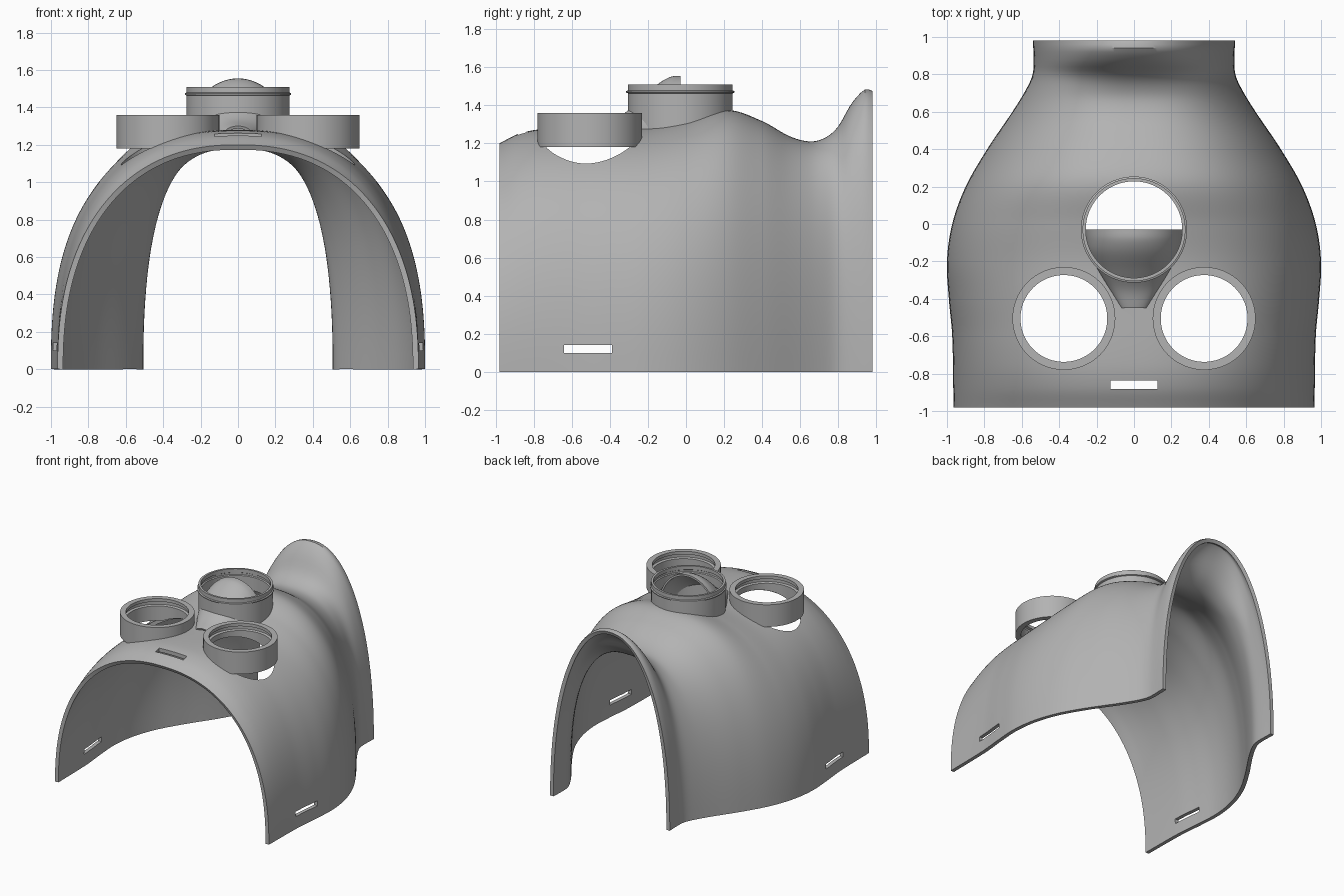
import bpy, bmesh, math

if "Cube" in bpy.data.objects:
    bpy.data.objects.remove(bpy.data.objects["Cube"])

grey = bpy.data.materials.new("plain_grey")
grey.use_nodes = True
grey.diffuse_color = (0.45, 0.45, 0.45, 1)
grey.node_tree.nodes["Principled BSDF"].inputs["Base Color"].default_value = (0.45, 0.45, 0.45, 1)

# Station, value pairs along the length of the shell
WIDTH = [(-.98, .965), (-.6, .972), (-.4, .99), (-.2, 1), (0, .972), (.2, .9), (.4, .785),
         (.6, .65), (.7, .588), (.78, .548), (.84, .537), (.98, .54)]
HEIGHT = [(-.98, 1.2), (-.88, 1.25), (-.75, 1.275), (-.4, 1.28), (-.2, 1.287), (0, 1.325),
          (.22, 1.375), (.4, 1.317), (.55, 1.235), (.66, 1.21), (.74, 1.235), (.8, 1.29),
          (.87, 1.41), (.94, 1.483), (.98, 1.475)]
POWER = [(-.98, 2.3), (-.6, 2.5), (.3, 2.5), (.7, 2.5), (.98, 2.15)]


def curve(points, y):
    """Smooth cubic interpolation through the points."""
    def slope(i):
        a, b = points[max(i - 1, 0)], points[min(i + 1, len(points) - 1)]
        return (b[1] - a[1]) / (b[0] - a[0])
    i = 0
    while i < len(points) - 2 and y > points[i + 1][0]:
        i += 1
    (y0, v0), (y1, v1) = points[i], points[i + 1]
    d = y1 - y0
    t = (y - y0) / d
    return (v0 * (1 + 2 * t) * (1 - t) ** 2 + v1 * t * t * (3 - 2 * t)
            + d * slope(i) * t * (1 - t) ** 2 - d * slope(i + 1) * t * t * (1 - t))


def shell_z(x, y):
    n = curve(POWER, y)
    r = min(abs(x) / curve(WIDTH, y), 1)
    return curve(HEIGHT, y) * (1 - r ** n) ** (1 / n)


def make(name, rows, closed=False):
    """Skin a grid of points into an object."""
    bm = bmesh.new()
    grid = [[bm.verts.new(p) for p in row] for row in rows]
    n = len(rows[0])
    count = len(rows) if closed else len(rows) - 1
    for i in range(count):
        a, b = grid[i], grid[(i + 1) % len(grid)]
        for j in range(n if closed else n - 1):
            k = (j + 1) % n
            bm.faces.new((a[j], a[k], b[k], b[j]))
    bmesh.ops.recalc_face_normals(bm, faces=bm.faces)
    # open skins are arches, so their faces should point upward
    if not closed and sum(f.normal.z * f.calc_area() for f in bm.faces) < 0:
        bmesh.ops.reverse_faces(bm, faces=bm.faces)
    mesh = bpy.data.meshes.new(name)
    bm.to_mesh(mesh)
    bm.free()
    mesh.materials.append(grey)
    ob = bpy.data.objects.new(name, mesh)
    bpy.context.collection.objects.link(ob)
    return ob


def select(ob):
    bpy.ops.object.select_all(action='DESELECT')
    ob.select_set(True)
    bpy.context.view_layer.objects.active = ob


def smooth(ob):
    select(ob)
    bpy.ops.object.shade_smooth_by_angle(angle=math.radians(35))


def thicken(ob, amount):
    select(ob)
    mod = ob.modifiers.new("thickness", 'SOLIDIFY')
    mod.thickness = amount
    mod.offset = -1
    mod.use_even_offset = True
    bpy.ops.object.modifier_apply(modifier=mod.name)


def cut(ob, cutter):
    select(ob)
    mod = ob.modifiers.new("cut", 'BOOLEAN')
    mod.operation = 'DIFFERENCE'
    mod.solver = 'EXACT'
    mod.object = cutter
    bpy.ops.object.modifier_apply(modifier=mod.name)
    bpy.data.objects.remove(cutter)


def box(location, size):
    bpy.ops.mesh.primitive_cube_add(size=1, location=location)
    ob = bpy.context.object
    ob.name = "slot_cutter"
    ob.scale = size
    ob.hide_render = True
    return ob


def drill(x, y, radius):
    bpy.ops.mesh.primitive_cylinder_add(vertices=96, radius=radius, depth=1, location=(x, y, 1.4))
    ob = bpy.context.object
    ob.name = "hole_cutter"
    ob.hide_render = True
    return ob


def ring(name, x, y, profile, floor):
    """Turned ring whose lowest edge follows the shell, never below the floor."""
    rows = []
    for i in range(96):
        a = math.tau * i / 96
        row = []
        for r, z in profile:
            px, py = x + r * math.cos(a), y + r * math.sin(a)
            if z is None:
                z = max(floor, shell_z(px, py) - .02)
            row.append((px, py, z))
        rows.append(row)
    smooth(make(name, rows, closed=True))


# Arched shell
rows = []
for i in range(99):
    y = -.98 + 1.96 * i / 98
    w, h, e = curve(WIDTH, y), curve(HEIGHT, y), 2 / curve(POWER, y)
    row = []
    for j in range(97):
        c, s = math.cos(math.pi * j / 96), max(math.sin(math.pi * j / 96), 0)
        if j in (0, 96):
            s = 0
        row.append((math.copysign(w * abs(c) ** e, c), y, h * s ** e))
    rows.append(row)
shell = make("arched_shell", rows)
thicken(shell, .03)

# Holes under the rings, strap slots in the sides and the front top
for x, y, radius in ((.375, -.505, .25), (-.375, -.505, .25), (0, -.03, .262)):
    cut(shell, drill(x, y, radius))
cut(shell, box((0, -.515, .12), (2.4, .25, .04)))
cut(shell, box((0, -.86, 1.25), (.25, .045, .3)))
smooth(shell)

# Two front rings with an inner groove
SIDE = [(.275, None), (.275, 1.36), (.232, 1.36), (.232, 1.335), (.25, 1.33),
        (.25, 1.305), (.232, 1.3), (.232, None)]
for side, x in (("left", .375), ("right", -.375)):
    ring(side + "_ring", x, -.505, SIDE, 1.18)

# Top ring with a thin outer rib and an inner groove
TOP = [(.275, None), (.275, 1.463), (.284, 1.467), (.284, 1.475), (.275, 1.479), (.275, 1.51),
       (.258, 1.51), (.258, 1.48), (.266, 1.475), (.266, 1.46), (.258, 1.455), (.258, None)]
ring("top_ring", 0, -.03, TOP, 1.2)

# Tapering hood, open at the back, running forward between the front rings
HOOD_W = [(-.45, .07), (-.35, .13), (-.25, .19), (-.15, .24), (-.08, .255), (-.03, .26)]
HOOD_Z = [(-.45, 1.3), (-.35, 1.34), (-.25, 1.42), (-.15, 1.51), (-.08, 1.55), (-.03, 1.555)]
rows = []
for i in range(25):
    y = -.45 + .42 * i / 24
    w, top = curve(HOOD_W, y), curve(HOOD_Z, y)
    base = 1.265
    rows.append([(w * math.cos(math.pi * j / 32), y,
                  base + (top - base) * math.sin(math.pi * j / 32)) for j in range(33)])
hood = make("air_hood", rows)
thicken(hood, .015)
smooth(hood)
